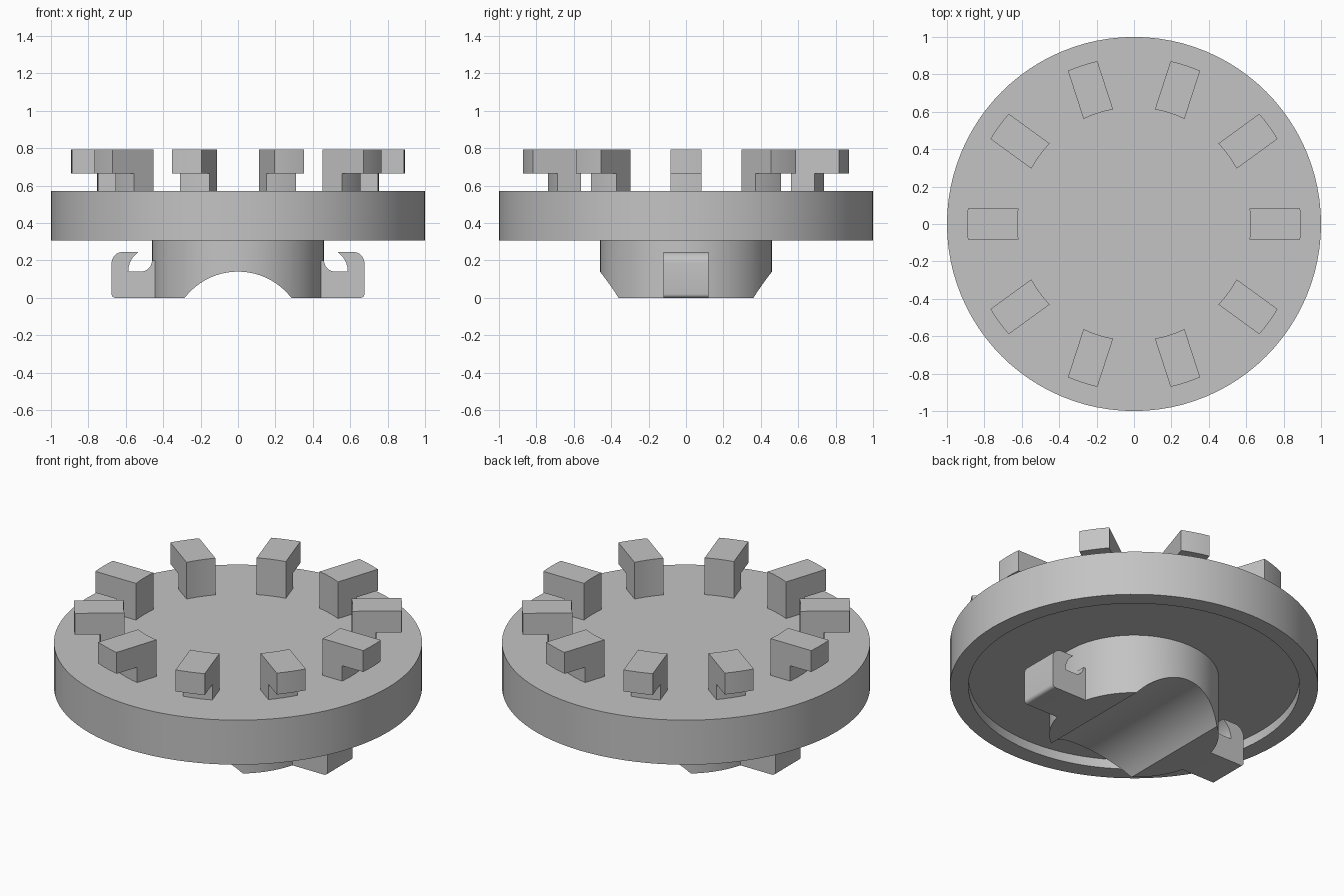
import bpy
import bmesh
from math import sin, cos, pi, sqrt, radians

cube = bpy.data.objects.get("Cube")
if cube:
    bpy.data.objects.remove(cube, do_unlink=True)

GREY = (0.55, 0.55, 0.55, 1)
grey = bpy.data.materials.new("plain_grey")
grey.use_nodes = True
grey.diffuse_color = GREY
grey.node_tree.nodes["Principled BSDF"].inputs["Base Color"].default_value = GREY


def loft(name, sections, turn=0):
    """Skin closed sections of equal length, cap both ends, smooth below 30 degrees."""
    bm = bmesh.new()
    rows = [[bm.verts.new(p) for p in s] for s in sections]
    n = len(rows[0])
    for a, b in zip(rows, rows[1:]):
        for i in range(n):
            j = (i + 1) % n
            bm.faces.new((a[i], a[j], b[j], b[i]))
    bm.faces.new(rows[0])
    bm.faces.new(rows[-1])
    bmesh.ops.remove_doubles(bm, verts=bm.verts, dist=1e-5)
    bmesh.ops.recalc_face_normals(bm, faces=bm.faces)
    mesh = bpy.data.meshes.new(name)
    bm.to_mesh(mesh)
    bm.free()
    mesh.shade_smooth()
    mesh.set_sharp_from_angle(angle=radians(30))
    mesh.materials.append(grey)
    obj = bpy.data.objects.new(name, mesh)
    obj.rotation_euler.z = turn
    bpy.context.scene.collection.objects.link(obj)
    return obj


def arc(cx, cz, r, start, end, steps=8):
    """Points of an arc, angles in degrees."""
    angles = [radians(start + (end - start) * i / steps) for i in range(steps + 1)]
    return [(cx + r * cos(a), cz + r * sin(a)) for a in angles]


def circle(r, z, n=96):
    return [(r * cos(2 * pi * i / n), r * sin(2 * pi * i / n), z) for i in range(n)]


# Disc with a shallow recess underneath
DISC_BOTTOM, DISC_TOP, RECESS = 0.305, 0.572, 0.36
loft("disc", [circle(0.9, RECESS), circle(0.9, DISC_BOTTOM),
              circle(1, DISC_BOTTOM), circle(1, DISC_TOP)])

# Round hub with an arched channel running front to back
HUB_R, ARCH_R, ARCH_Z = 0.46, 0.36, -0.22
arch_x = sqrt(ARCH_R ** 2 - ARCH_Z ** 2)
stations = sorted([HUB_R * cos(pi * i / 48) for i in range(49)] + [-arch_x, arch_x])
hub = []
for x in stations:
    y = sqrt(max(0, HUB_R ** 2 - x * x))
    low = max(0, ARCH_Z + sqrt(max(0, ARCH_R ** 2 - x * x)))
    hub.append([(x, -y, low), (x, y, low), (x, y, RECESS), (x, -y, RECESS)])
loft("hub", hub)

# Hooked side arms
hook = [(0.44, 0)]
hook += arc(0.656, 0.02, 0.02, -90, 0, 4)         # lower outer corner
hook += arc(0.616, 0.185, 0.06, 0, 90)            # upper outer corner
hook += arc(0.46, 0.14, 0.127, 55.8, 0)           # inside of the hook
hook += arc(0.52, 0.2, 0.06, -90, -180)           # fillet into the hub
hook += [(0.44, 0.2)]
for side, sign in (("left", 1), ("right", -1)):
    loft(side + "_hook", [[(sign * x, y, z) for x, z in hook] for y in (-0.12, 0.12)])

# Ring of teeth overhanging outwards, with concentric inner and outer faces
HALF, INNER, STEM, OUTER = 0.083, 0.623, 0.753, 0.892
LEDGE, TOOTH_TOP = 0.664, 0.792
profile = [(INNER, DISC_TOP), (STEM, DISC_TOP), (STEM, LEDGE),
           (OUTER, LEDGE), (OUTER, TOOTH_TOP), (INNER, TOOTH_TOP)]
widths = [HALF * (i / 4 - 1) for i in range(9)]
tooth = [[(sqrt(r * r - y * y), y, z) for r, z in profile] for y in widths]
for k in range(10):
    loft(f"tooth_{k + 1}", tooth, k * pi / 5)
